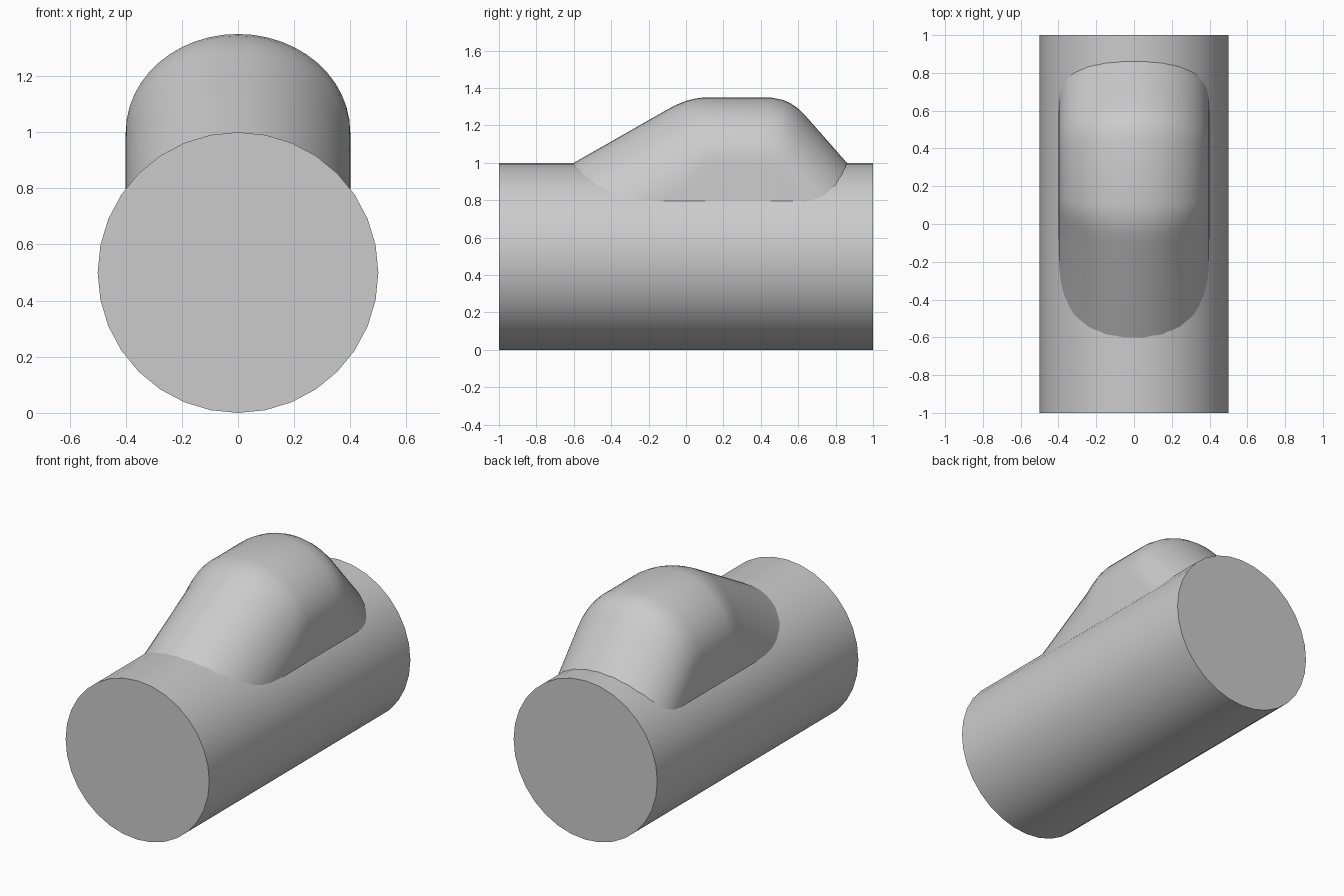
import bpy, bmesh, math
from mathutils import Matrix

cube = bpy.data.objects.get("Cube")
if cube:
    bpy.data.objects.remove(cube, do_unlink=True)

RADIUS = 0.5
HALF_WIDTH = 0.4
ARCH_STEPS = 24

# One plain grey for everything
GREY = (0.6, 0.6, 0.6, 1)
grey = bpy.data.materials.new("plain grey")
grey.use_nodes = True
grey.diffuse_color = GREY
grey.node_tree.nodes["Principled BSDF"].inputs["Base Color"].default_value = GREY


def finish(bm, name):
    """Turn a bmesh into a smooth object with sharp edges kept."""
    bmesh.ops.recalc_face_normals(bm, faces=bm.faces[:])
    mesh = bpy.data.meshes.new(name)
    bm.to_mesh(mesh)
    bm.free()
    mesh.materials.append(grey)
    mesh.shade_smooth()
    mesh.set_sharp_from_angle(angle=math.radians(40))
    obj = bpy.data.objects.new(name, mesh)
    bpy.context.collection.objects.link(obj)
    return obj


# Main body: a horizontal cylinder running front to back
bm = bmesh.new()
place = Matrix.Translation((0, 0, RADIUS)) @ Matrix.Rotation(math.pi / 2, 4, "X")
bmesh.ops.create_cone(bm, cap_ends=True, segments=32, radius1=RADIUS,
                      radius2=RADIUS, depth=2, matrix=place)
finish(bm, "cylinder_body")

# Hump stations: (crest y, crest z), (arch foot y, arch foot z)
stations = [
    ((-0.75, 0.914), (-0.53, 0.56)),
    ((-0.6, 1.0), (-0.38, 0.65)),
    ((-0.1, 1.285), (0.02, 0.88)),
    ((-0.05, 1.311), (0.04, 0.915)),
    ((0.0, 1.331), (0.07, 0.95)),
    ((0.05, 1.344), (0.1, 0.98)),
    ((0.1, 1.35), (0.14, 1.0)),
    ((0.45, 1.35), (0.4, 1.0)),
    ((0.52, 1.336), (0.45, 0.985)),
    ((0.56, 1.318), (0.475, 0.967)),
    ((0.6, 1.29), (0.5, 0.945)),
    ((0.64, 1.25), (0.525, 0.915)),
    ((0.86, 1.0), (0.69, 0.72)),
    ((0.93, 0.92), (0.75, 0.64)),
]

# Hump: half-ellipse arches lofted along the stations, with upright side walls
bm = bmesh.new()
rings = []
for (crest_y, crest_z), (foot_y, foot_z) in stations:
    ring = [bm.verts.new((HALF_WIDTH, foot_y, 0.45))]
    for i in range(ARCH_STEPS + 1):
        a = math.pi * i / ARCH_STEPS
        rise = math.sin(a)
        ring.append(bm.verts.new((HALF_WIDTH * math.cos(a),
                                  foot_y + (crest_y - foot_y) * rise,
                                  foot_z + (crest_z - foot_z) * rise)))
    ring.append(bm.verts.new((-HALF_WIDTH, foot_y, 0.45)))
    rings.append(ring)

for r0, r1 in zip(rings, rings[1:]):
    n = len(r0)
    for i in range(n):
        j = (i + 1) % n
        bm.faces.new((r0[i], r0[j], r1[j], r1[i]))
bm.faces.new(rings[0])
bm.faces.new(rings[-1])
finish(bm, "rounded_hump")
